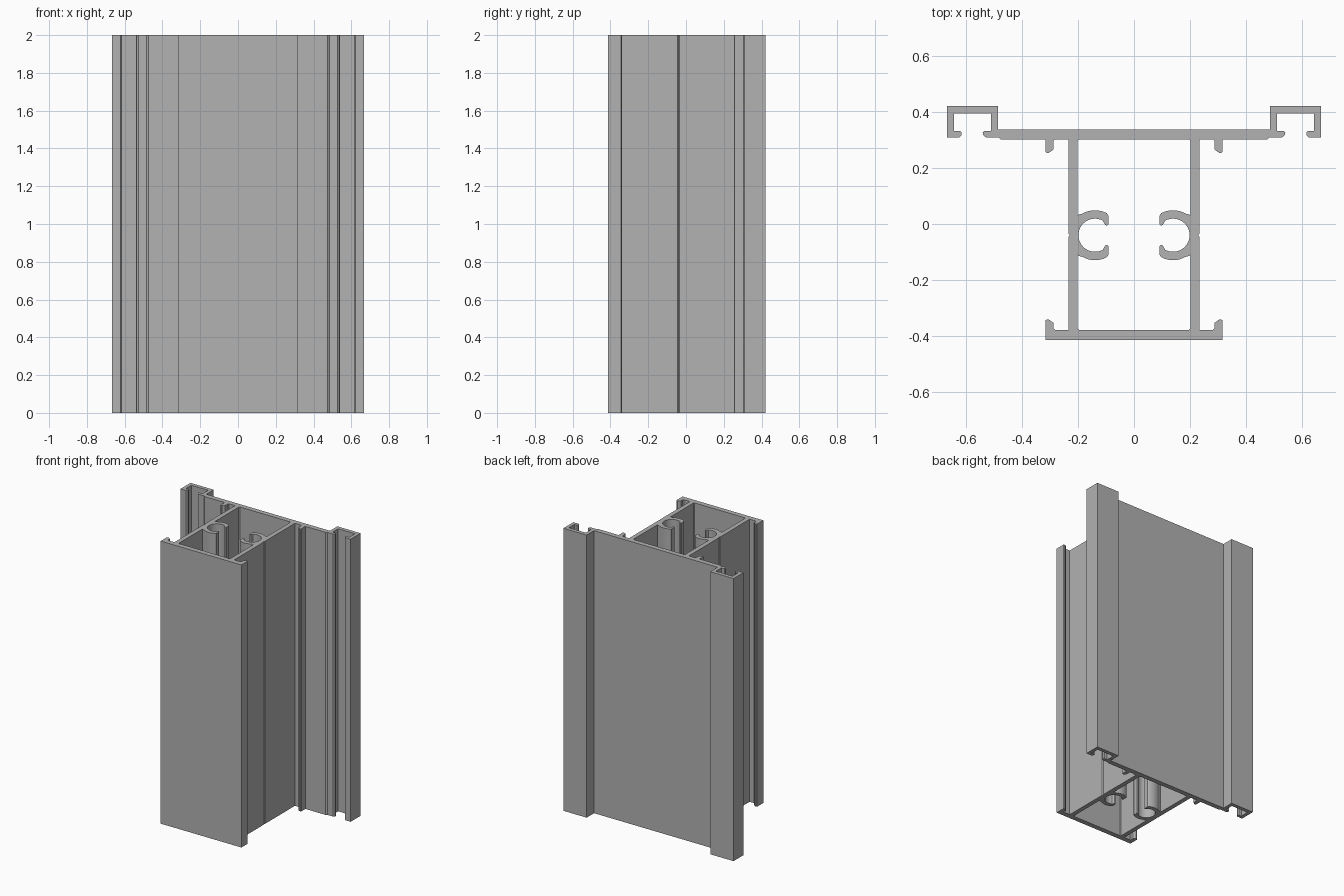
import bpy
import bmesh
from math import radians, cos, sin
from mathutils import Vector

cube = bpy.data.objects.get("Cube")
if cube:
    bpy.data.objects.remove(cube, do_unlink=True)

HEIGHT = 2.0
BOSS = Vector((0.139, -0.04))  # centre of the screw boss


def arc(radius, start, end, steps):
    """Points on a circle around the screw boss, angles in degrees."""
    angles = [radians(start + (end - start) * i / steps) for i in range(steps + 1)]
    return [(BOSS.x + radius * cos(a), BOSS.y + radius * sin(a)) for a in angles]


def mirrored(half):
    """Close a right-hand half outline by reflecting it across x = 0."""
    return half + [(-x, y) for x, y in reversed(half)]


# Outer outline, right half, from the back plate round to the front plate
back_plate = [(0.484, 0.337)]
channel = [(0.484, 0.42), (0.666, 0.42), (0.666, 0.309), (0.622, 0.309),
           (0.614, 0.317), (0.614, 0.327), (0.62, 0.332), (0.641, 0.332),
           (0.641, 0.393), (0.509, 0.393), (0.509, 0.332), (0.533, 0.332),
           (0.539, 0.327), (0.537, 0.317), (0.528, 0.309), (0.484, 0.309),
           (0.475, 0.302)]
back_fin = [(0.316, 0.302), (0.316, 0.257), (0.311, 0.253), (0.304, 0.253),
            (0.2875, 0.265), (0.2875, 0.296), (0.281, 0.302)]
wall_groove = [(0.234, 0.302), (0.234, -0.034), (0.229, -0.04),
               (0.234, -0.046), (0.234, -0.377)]
front_fin = [(0.281, -0.377), (0.2875, -0.371), (0.2875, -0.352),
             (0.304, -0.34), (0.311, -0.34), (0.316, -0.344), (0.316, -0.413)]
outer = mirrored(back_plate + channel + back_fin + wall_groove + front_fin)

# Inner chamber, right half, with the C-shaped screw boss on the wall
hook = [(0.202, 0.03), (0.197, 0.034)] + arc(0.089, 60, 118, 8)
hook += [(0.091, 0.03), (0.091, 0.0), (0.096, -0.006), (0.103, -0.003), (0.111, 0.012)]
lower_hook = [(x, 2 * BOSS.y - y) for x, y in reversed(hook)]
bore = arc(0.059, 112, -112, 24)
chamber = [(0.196, 0.302), (0.202, 0.296)] + hook + bore + lower_hook
chamber += [(0.202, -0.371), (0.196, -0.377)]
inner = mirrored(chamber)

# Fill the section between the outlines and pull it up to full height
bm = bmesh.new()
for outline in (outer, inner):
    verts = [bm.verts.new((x, y, 0)) for x, y in outline]
    for a, b in zip(verts, verts[1:] + verts[:1]):
        bm.edges.new((a, b))
bmesh.ops.triangle_fill(bm, use_beauty=True, edges=bm.edges[:], normal=(0, 0, 1))
raised = bmesh.ops.extrude_face_region(bm, geom=bm.faces[:], use_keep_orig=True)
top = [g for g in raised["geom"] if isinstance(g, bmesh.types.BMVert)]
bmesh.ops.translate(bm, verts=top, vec=(0, 0, HEIGHT))
bmesh.ops.recalc_face_normals(bm, faces=bm.faces[:])
mesh = bpy.data.meshes.new("extruded_profile")
bm.to_mesh(mesh)
bm.free()

# Plain aluminium grey
grey = bpy.data.materials.new("aluminium_grey")
grey.use_nodes = True
colour = (0.445, 0.445, 0.445, 1)
grey.diffuse_color = colour
grey.node_tree.nodes["Principled BSDF"].inputs["Base Color"].default_value = colour
mesh.materials.append(grey)

profile = bpy.data.objects.new("extruded_profile", mesh)
bpy.context.collection.objects.link(profile)
bpy.ops.object.select_all(action="DESELECT")
profile.select_set(True)
bpy.context.view_layer.objects.active = profile
bpy.ops.object.shade_smooth_by_angle(angle=radians(25))
